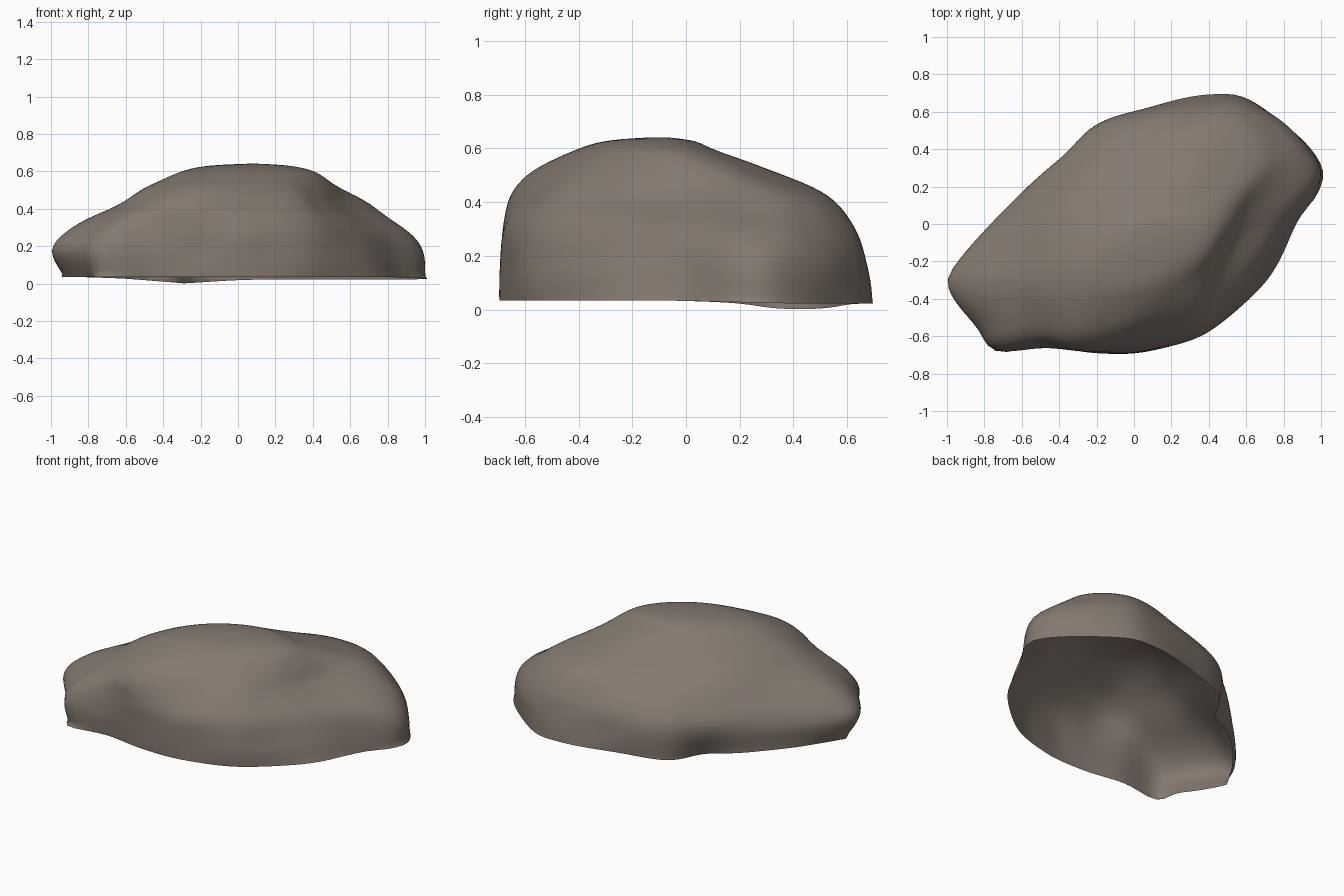
import bpy, bmesh, math
from mathutils import Vector, noise

if "Cube" in bpy.data.objects:
    bpy.data.objects.remove(bpy.data.objects["Cube"])

CENTRE = Vector((0.08, -0.1))
SEG, SUB = 144, 7

# Widest outline of the boulder, and its upper shoulder line, seen from above
WAIST = [(.99, .3), (.96, .16), (.83, 0), (.64, -.32), (.4, -.57), (.08, -.68), (-.2, -.69),
         (-.48, -.655), (-.74, -.685), (-.83, -.57), (-1, -.35), (-.97, -.23), (-.58, .18),
         (-.37, .37), (-.2, .53), (.1, .62), (.4, .67), (.61, .65), (.87, .47)]
SHOULDER = [(.71, .32), (.61, .05), (.45, -.3), (.26, -.52), (-.25, -.65), (-.48, -.58),
            (-.61, -.4), (-.61, -.2), (-.38, .18), (.1, .45), (.4, .53), (.58, .49)]


def spline(a, b, c, d, t):
    return 0.5 * (2 * b + (c - a) * t + (2 * a - 5 * b + 4 * c - d) * t * t
                  + (3 * b - a - 3 * c + d) * t ** 3)


def radii(points):
    """Smooth closed outline, sampled as a radius at even angles."""
    p = [Vector(q) - CENTRE for q in points]
    n = len(p)
    polar = []
    for i in range(n):
        for k in range(12):
            v = spline(p[i - 1], p[i], p[(i + 1) % n], p[(i + 2) % n], k / 12)
            polar.append((math.atan2(v.y, v.x) % math.tau, v.length))
    polar.sort()
    polar = [(polar[-1][0] - math.tau, polar[-1][1])] + polar + [(polar[0][0] + math.tau, polar[0][1])]
    out, j = [], 0
    for s in range(SEG):
        a = math.tau * s / SEG
        while polar[j + 1][0] < a:
            j += 1
        (a0, r0), (a1, r1) = polar[j], polar[j + 1]
        out.append(r0 + (r1 - r0) * (a - a0) / max(a1 - a0, 1e-6))
    return out


def blend(a, b, t):
    return [p + (q - p) * t for p, q in zip(a, b)]


def swell(ring, degrees, width, amount):
    """Push a ring in or out around one direction."""
    out = []
    for s, r in enumerate(ring):
        d = (s * 360 / SEG - degrees + 180) % 360 - 180
        out.append(r + amount * math.exp(-(d / width) ** 2))
    return out


def tilted_ellipse(cx, cy, a, b, tilt):
    c, s = math.cos(tilt), math.sin(tilt)
    angles = [math.tau * i / 24 for i in range(24)]
    return [(cx + a * math.cos(t) * c - b * math.sin(t) * s,
             cy + a * math.cos(t) * s + b * math.sin(t) * c) for t in angles]


# Contour rings from the base to the crown
waist, shoulder = radii(WAIST), radii(SHOULDER)
crown_ring = radii(tilted_ellipse(0.05, -0.15, 0.4, 0.22, 0.44))
base = swell(waist, 193, 12, -0.08)       # undercut left end
base = swell(base, 207, 6, -0.03)         # notch beside the front corner
base = swell(base, 136, 14, -0.05)        # undercut at the back left
base = swell(base, -8, 28, 0.055)         # flared foot at the right
base = swell(base, 68, 20, 0.025)
levels = [
    (0.03, base),
    (0.18, waist),
    (0.30, swell(blend(waist, shoulder, 0.3), 260, 40, 0.012)),
    (0.42, shoulder),
    (0.52, swell(swell(blend(shoulder, crown_ring, 0.48), 80, 35, -0.04), 250, 30, 0.03)),
    (0.593, crown_ring),
    (0.628, [r * 0.62 for r in crown_ring]),
    (0.642, [0.03] * SEG),
]

# Interpolate between the contours
rings = []
last = len(levels) - 1
for i in range(last):
    q = [levels[max(0, min(last, i + d))] for d in (-1, 0, 1, 2)]
    for k in range(SUB):
        t = k / SUB
        z = spline(*[l[0] for l in q], t)
        rings.append((z, [max(0.03, spline(*[l[1][s] for l in q], t)) for s in range(SEG)]))
rings.append(levels[-1])


def surface_point(z, r, s):
    a = math.tau * s / SEG
    x, y = CENTRE.x + r * math.cos(a), CENTRE.y + r * math.sin(a)
    # uneven rim, lowest at the back left
    low = 0.014 * min(1, max(0, y + 0.1) / 0.5) + 0.025 * math.exp(-((x + .3) ** 2 + (y - .42) ** 2) / 0.08)
    z += (0.006 - low) * max(0, 1 - z / 0.2)
    return Vector((x, y, z))


bm = bmesh.new()
grid = [[bm.verts.new(surface_point(z, rr[s], s)) for s in range(SEG)] for z, rr in rings]
for lo, hi in zip(grid, grid[1:]):
    for s in range(SEG):
        t = (s + 1) % SEG
        bm.faces.new((lo[s], lo[t], hi[t], hi[s]))
crown = bm.verts.new((CENTRE.x, CENTRE.y, 0.642))
for s in range(SEG):
    bm.faces.new((grid[-1][s], grid[-1][(s + 1) % SEG], crown))

# Soften contour steps, keeping the open rim
inner = [v for row in grid[1:] for v in row] + [crown]
for _ in range(4):
    bmesh.ops.smooth_vert(bm, verts=inner, factor=0.5, use_axis_x=True, use_axis_y=True, use_axis_z=True)
bm.normal_update()

# Gentle weathered bumps running diagonally
shift = {}
for v in inner:
    p = v.co
    u, w = (p.x + p.y) * 0.7, (p.x - p.y) * 0.7
    n = noise.noise(Vector((u * 2.2, w * 4.5, p.z * 5)) + Vector((3.1, 7.7, 1.3)))
    shift[v] = v.normal * 0.013 * n * min(1, p.z / 0.15) * min(1, max(0.2, (0.66 - p.z) / 0.15))
for v, d in shift.items():
    v.co += d

me = bpy.data.meshes.new("boulder")
bm.to_mesh(me)
bm.free()
for f in me.polygons:
    f.use_smooth = True
stone = bpy.data.materials.new("grey_brown_stone")
stone.diffuse_color = (0.23, 0.19, 0.16, 1)
stone.use_nodes = True
stone.node_tree.nodes["Principled BSDF"].inputs["Base Color"].default_value = stone.diffuse_color
me.materials.append(stone)
boulder = bpy.data.objects.new("boulder", me)
bpy.context.collection.objects.link(boulder)
